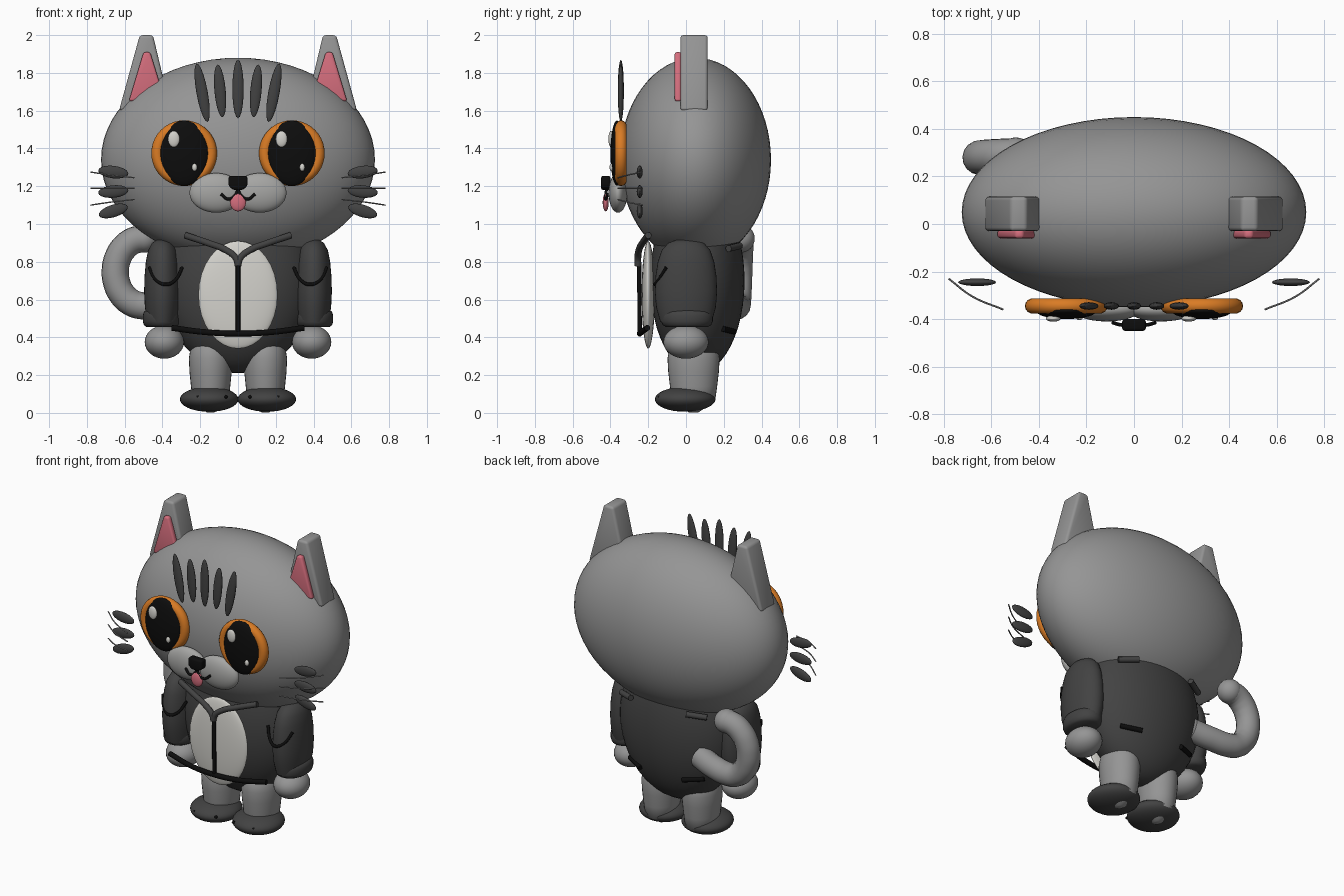
import bpy, bmesh, math
from mathutils import Vector

if "Cube" in bpy.data.objects:
    bpy.data.objects.remove(bpy.data.objects["Cube"])


def mat(name, c):
    m = bpy.data.materials.new(name)
    m.diffuse_color = (*c, 1)
    m.use_nodes = True
    m.node_tree.nodes["Principled BSDF"].inputs["Base Color"].default_value = m.diffuse_color
    return m


FUR = mat("grey_fur", (0.30, 0.30, 0.30))
MUZ = mat("light_fur", (0.38, 0.38, 0.37))
DARK = mat("charcoal_cloth", (0.055, 0.055, 0.055))
BLACK = mat("black", (0.004, 0.004, 0.004))
ORANGE = mat("orange", (0.70, 0.20, 0.018))
PINK = mat("pink", (0.66, 0.155, 0.205))
WHITE = mat("cream_white", (0.66, 0.65, 0.61))


def finish(o, name, m, angle=50):
    o.name = name
    o.data.materials.clear()
    o.data.materials.append(m)
    bpy.ops.object.select_all(action='DESELECT')
    o.select_set(True)
    bpy.context.view_layer.objects.active = o
    bpy.ops.object.shade_smooth_by_angle(angle=math.radians(angle))
    return o


def from_bm(bm, name, m, angle=50):
    bmesh.ops.recalc_face_normals(bm, faces=bm.faces[:])
    me = bpy.data.meshes.new(name)
    bm.to_mesh(me)
    bm.free()
    o = bpy.data.objects.new(name, me)
    bpy.context.collection.objects.link(o)
    return finish(o, name, m, angle)


def ball(name, loc, size, m, tilt=0, seg=32):
    """Ellipsoid, tilt turns it in the front plane."""
    bpy.ops.mesh.primitive_uv_sphere_add(segments=seg, ring_count=seg // 2, location=loc,
                                         rotation=(0, tilt, 0))
    o = bpy.context.object
    o.scale = size
    return finish(o, name, m)


def lathe(name, loc, profile, m, ys=1.0, seg=32):
    """Rings of (radius, z) around a vertical axis, ys stretches in y."""
    bm = bmesh.new()
    rings = []
    for r, z in profile:
        rings.append([bm.verts.new((loc[0] + r * math.cos(a), loc[1] + ys * r * math.sin(a), z))
                      for a in (2 * math.pi * i / seg for i in range(seg))])
    for a, b in zip(rings, rings[1:]):
        for i in range(seg):
            j = (i + 1) % seg
            bm.faces.new((a[i], a[j], b[j], b[i]))
    bm.faces.new(rings[0])
    bm.faces.new(rings[-1])
    return from_bm(bm, name, m, 60)


def tube(name, pts, r, m, smooth=True, res=3):
    """Round tube along points."""
    cu = bpy.data.curves.new(name, 'CURVE')
    cu.dimensions = '3D'
    cu.bevel_depth = r
    cu.bevel_resolution = res
    cu.use_fill_caps = True
    cu.resolution_u = 8
    if smooth:
        sp = cu.splines.new('BEZIER')
        sp.bezier_points.add(len(pts) - 1)
        for b, p in zip(sp.bezier_points, pts):
            b.co = p
            b.handle_left_type = b.handle_right_type = 'AUTO'
    else:
        sp = cu.splines.new('POLY')
        sp.points.add(len(pts) - 1)
        for b, p in zip(sp.points, pts):
            b.co = (*p, 1)
    o = bpy.data.objects.new(name, cu)
    bpy.context.collection.objects.link(o)
    bpy.ops.object.select_all(action='DESELECT')
    o.select_set(True)
    bpy.context.view_layer.objects.active = o
    bpy.ops.object.convert(target='MESH')
    return finish(bpy.context.object, name, m)


def slab(name, outline, y0, y1, bevel, m):
    """Outline in x, z pushed from y0 to y1 with rounded edges."""
    bm = bmesh.new()
    f = bm.faces.new([bm.verts.new((x, y0, z)) for x, z in outline])
    ext = bmesh.ops.extrude_face_region(bm, geom=[f])
    for v in ext['geom']:
        if isinstance(v, bmesh.types.BMVert):
            v.co.y = y1
    bmesh.ops.bevel(bm, geom=bm.edges[:], offset=bevel, segments=3, affect='EDGES', profile=0.5)
    return from_bm(bm, name, m, 40)


# Head and torso
ball("head", (0, 0.05, 1.34), (0.725, 0.40, 0.54), FUR, seg=64)
ball("jacket_body", (0, 0.06, 0.70), (0.40, 0.25, 0.49), DARK, seg=48)
ball("belly", (0, -0.20, 0.625), (0.21, 0.035, 0.285), WHITE)

# Jacket front: zip, hem
tube("zip", [(0, -0.245, 0.43), (0, -0.248, 0.80)], 0.012, BLACK, False)
tube("hem", [(-0.35, -0.205, 0.45), (-0.18, -0.235, 0.428), (0, -0.245, 0.42),
             (0.18, -0.235, 0.428), (0.35, -0.205, 0.45)], 0.016, BLACK)

# Muzzle centre
slab("nose", [(-0.05, 1.255), (0.05, 1.255), (0.05, 1.20), (0.025, 1.18), (-0.025, 1.18),
              (-0.05, 1.20)], -0.45, -0.40, 0.012, BLACK)
ball("tongue", (0, -0.425, 1.115), (0.042, 0.016, 0.048), PINK)

# Forehead stripes, fanned outwards
for i in range(-2, 3):
    k = abs(i)
    ball("forehead_stripe", (i * 0.095, -0.345, 1.715 - 0.01 * k),
         (0.03, 0.016, (0.155, 0.14, 0.157)[k]), DARK, tilt=i * 0.09, seg=20)

for s in (-1, 1):
    # Ears
    slab("ear", [(s * 0.63, 1.60), (s * 0.52, 2.0), (s * 0.45, 2.0), (s * 0.355, 1.60)],
         -0.03, 0.115, 0.016, FUR)
    slab("inner_ear", [(s * 0.578, 1.65), (s * 0.50, 1.91), (s * 0.465, 1.91), (s * 0.385, 1.65)],
         -0.06, -0.025, 0.012, PINK)

    # Eyes
    ex = s * 0.285
    bpy.ops.mesh.primitive_torus_add(location=(ex, -0.345, 1.375), rotation=(math.pi / 2, 0, 0),
                                     major_radius=0.142, minor_radius=0.032,
                                     major_segments=40, minor_segments=14)
    finish(bpy.context.object, "eye_rim", ORANGE)
    ball("iris", (ex, -0.345, 1.375), (0.15, 0.025, 0.15), ORANGE)
    ball("pupil", (ex, -0.365, 1.375), (0.128, 0.035, 0.173), BLACK)
    ball("eye_glint_large", (ex - 0.055, -0.398, 1.45), (0.031, 0.013, 0.043), WHITE, seg=20)
    ball("eye_glint_small", (ex + 0.055, -0.394, 1.30), (0.014, 0.011, 0.02), WHITE, seg=16)

    # Muzzle and mouth
    ball("muzzle", (s * 0.115, -0.36, 1.165), (0.142, 0.05, 0.105), MUZ)
    tube("mouth", [(0, -0.42, 1.19), (s * 0.012, -0.425, 1.155), (s * 0.05, -0.425, 1.132),
                   (s * 0.09, -0.415, 1.158)], 0.008, BLACK)

    # Cheek stripes and whiskers
    for k in range(3):
        ball("cheek_stripe", (s * 0.66, -0.245, 1.275 - 0.103 * k), (0.08, 0.016, 0.033), DARK,
             tilt=s * (-0.12 + 0.21 * k), seg=20)
        zi, zo = ((1.245, 1.275), (1.19, 1.19), (1.13, 1.10))[k]
        tube("whisker", [(s * 0.55, -0.36, zi), (s * 0.68, -0.305, (zi + zo) / 2),
                         (s * 0.78, -0.23, zo)], 0.004, FUR, res=1)

    # Collar, with ends showing at the back
    tube("collar", [(0, -0.255, 0.78), (s * 0.012, -0.255, 0.82), (s * 0.06, -0.25, 0.86),
                    (s * 0.16, -0.23, 0.90), (s * 0.28, -0.20, 0.94)], 0.018, DARK)
    tube("back_collar", [(s * 0.20, 0.285, 0.885), (s * 0.31, 0.225, 0.87)], 0.018, DARK, False)
    tube("back_hem", [(s * 0.15, 0.255, 0.43), (s * 0.27, 0.195, 0.445)], 0.015, BLACK, False)

    # Arms: sleeve, cuff, hand, curved seam
    lathe("sleeve", (s * 0.4, 0.0), [(0.08, 0.48), (0.093, 0.56), (0.097, 0.64), (0.095, 0.72),
          (0.088, 0.80), (0.076, 0.86), (0.055, 0.90), (0.03, 0.915), (0.005, 0.92)], DARK, 1.7)
    lathe("cuff", (s * 0.405, 0.005), [(0.08, 0.455), (0.093, 0.465), (0.099, 0.485), (0.099, 0.515),
          (0.093, 0.535), (0.08, 0.545)], DARK, 1.38)
    ball("hand", (s * 0.39, 0, 0.375), (0.104, 0.12, 0.088), FUR)
    tube("sleeve_seam", [(s * 0.47, -0.105, 0.77), (s * 0.435, -0.145, 0.705),
                         (s * 0.385, -0.165, 0.68), (s * 0.335, -0.145, 0.70),
                         (s * 0.295, -0.11, 0.77)], 0.009, BLACK)

    # Legs and feet
    lathe("leg", (s * 0.145, 0.04), [(0.02, 0.002), (0.095, 0.06), (0.104, 0.14), (0.112, 0.22),
          (0.115, 0.29), (0.105, 0.35), (0.07, 0.40), (0.01, 0.42)], FUR, 1.2)
    ball("foot", (s * 0.153, -0.005, 0.072), (0.155, 0.16, 0.066), DARK)
    for dx in (-0.09, 0.06):
        ball("toe_dot", (s * (0.153 + dx), -0.138, 0.085), (0.009, 0.012, 0.009), BLACK, seg=12)

# Tail curling up beside the body
path = [(-0.26, 0.22, 0.60), (-0.38, 0.25, 0.575)]
for i in range(9):
    a = math.radians(-95 - i * 22)
    path.append((-0.50 + 0.15 * math.cos(a), 0.27 + 0.0025 * i, 0.745 + 0.178 * math.sin(a)))
tube("tail", path, 0.072, FUR, res=6)
ball("tail_tip", path[-1], (0.074, 0.074, 0.074), FUR)
